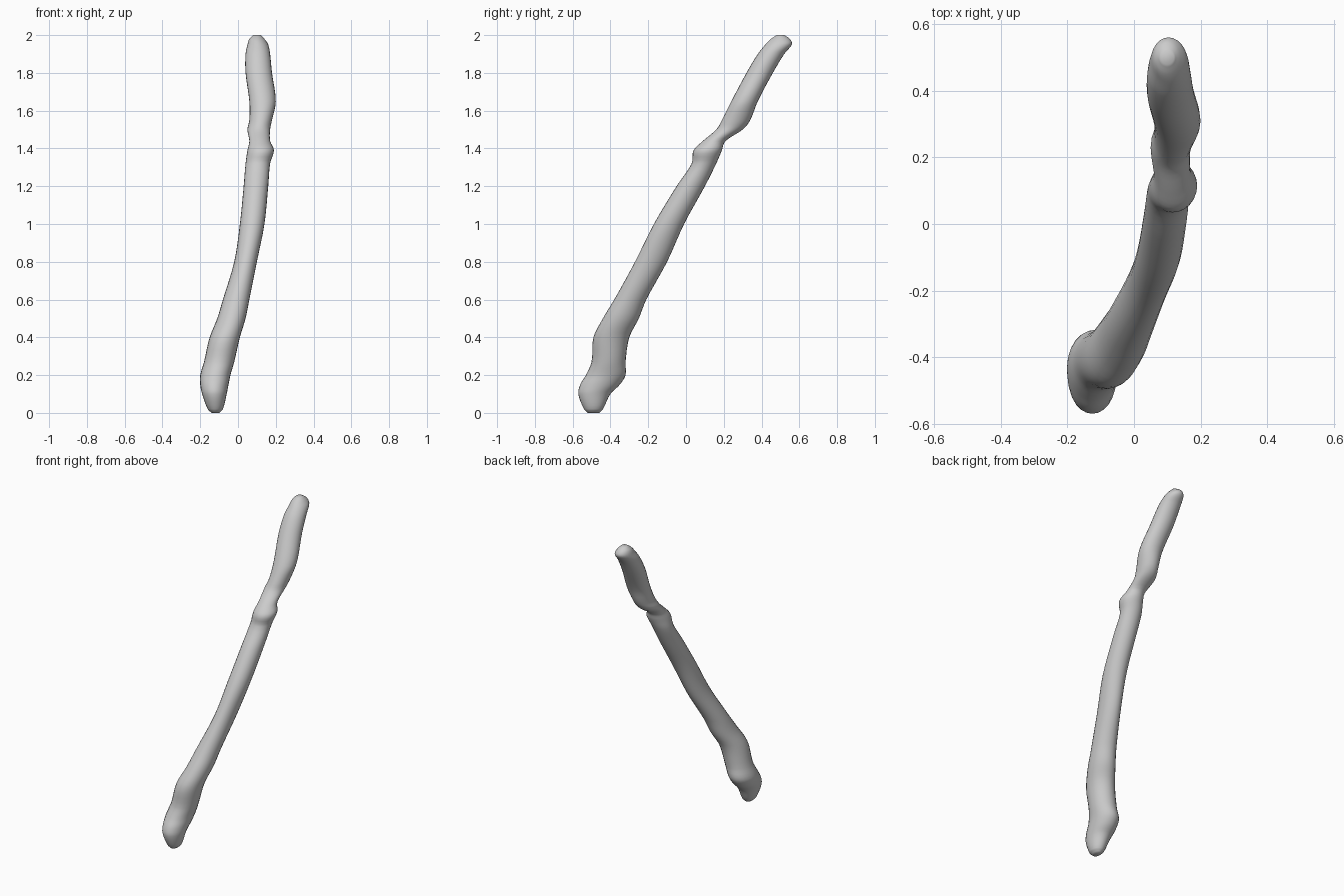
import bpy
import bmesh
import math
from mathutils import Vector

# Remove the default object
default_cube = bpy.data.objects.get("Cube")
if default_cube:
    bpy.data.objects.remove(default_cube, do_unlink=True)

SIDES = 24   # points around the branch
STEPS = 4    # smooth rings between neighbouring sections

# Level sections of the leaning branch: height, right, left, front, back
SECTIONS = [
    (0, -.14, -.1, -.52, -.46),
    (.02, -.16, -.08, -.54, -.44),
    (.1, -.19, -.06, -.57, -.4),
    (.15, -.2, -.05, -.56, -.35),
    (.2, -.2, -.04, -.53, -.32),
    (.27, -.18, -.02, -.5, -.32),
    (.4, -.15, .01, -.49, -.3),
    (.5, -.11, .04, -.44, -.25),
    (.6, -.08, .06, -.38, -.21),
    (.8, -.02, .1, -.27, -.1),
    (1, .01, .14, -.17, -.01),
    (1.2, .03, .16, -.05, .1),
    (1.32, .04, .17, .03, .16),
    (1.39, .05, .19, .04, .19),
    (1.44, .06, .17, .09, .21),
    (1.5, .05, .17, .16, .3),
    (1.55, .06, .18, .19, .34),
    (1.65, .06, .2, .24, .38),
    (1.8, .04, .18, .32, .46),
    (1.9, .04, .17, .38, .52),
    (1.95, .05, .16, .42, .56),
    (1.98, .06, .14, .45, .55),
    (2, .08, .12, .48, .52),
]


def make_material(name, colour):
    material = bpy.data.materials.new(name)
    material.use_nodes = True
    material.diffuse_color = colour
    shader = material.node_tree.nodes["Principled BSDF"]
    shader.inputs["Base Color"].default_value = colour
    shader.inputs["Roughness"].default_value = 0.8
    return material


def ease_between(start, end, slope_start, slope_end, t):
    """Smooth cubic step from one section value to the next."""
    s = 1 - t
    return (s * s * (1 + 2 * t) * start + t * t * (3 - 2 * t) * end
            + t * s * s * slope_start - t * t * s * slope_end)


def slope(index, column):
    """Change per unit of height around one section."""
    before = SECTIONS[max(index - 1, 0)]
    after = SECTIONS[min(index + 1, len(SECTIONS) - 1)]
    return (after[column] - before[column]) / (after[0] - before[0])


def smooth_sections():
    """Yield the sections with extra ones blended in between."""
    for index in range(len(SECTIONS) - 1):
        low, high = SECTIONS[index], SECTIONS[index + 1]
        gap = high[0] - low[0]
        for step in range(STEPS):
            t = step / STEPS
            sides = [ease_between(low[c], high[c], slope(index, c) * gap,
                                  slope(index + 1, c) * gap, t)
                     for c in range(1, 5)]
            yield (low[0] + gap * t, *sides)
    yield SECTIONS[-1]


def add_ring(mesh, section):
    """Add one elliptical ring that fills the section limits."""
    height, right, left, front, back = section
    centre = Vector(((right + left) / 2, (front + back) / 2, height))
    ring = []
    for side in range(SIDES):
        angle = math.tau * side / SIDES
        offset = Vector((math.cos(angle) * (left - right) / 2,
                         math.sin(angle) * (back - front) / 2, 0))
        ring.append(mesh.verts.new(centre + offset))
    return ring


# Branch: rings joined into one skin and closed at both ends
mesh = bmesh.new()
rings = [add_ring(mesh, section) for section in smooth_sections()]
for lower, upper in zip(rings, rings[1:]):
    for side in range(SIDES):
        after = (side + 1) % SIDES
        mesh.faces.new((lower[side], lower[after], upper[after], upper[side]))
mesh.faces.new(list(reversed(rings[0])))
mesh.faces.new(rings[-1])

branch_mesh = bpy.data.meshes.new("branch")
mesh.to_mesh(branch_mesh)
mesh.free()
branch = bpy.data.objects.new("branch", branch_mesh)
bpy.context.collection.objects.link(branch)
branch_mesh.materials.append(make_material("plain grey", (0.6, 0.6, 0.6, 1)))

# Smooth shading with crisp ends
bpy.ops.object.select_all(action="DESELECT")
branch.select_set(True)
bpy.context.view_layer.objects.active = branch
bpy.ops.object.shade_smooth_by_angle(angle=math.radians(50))
